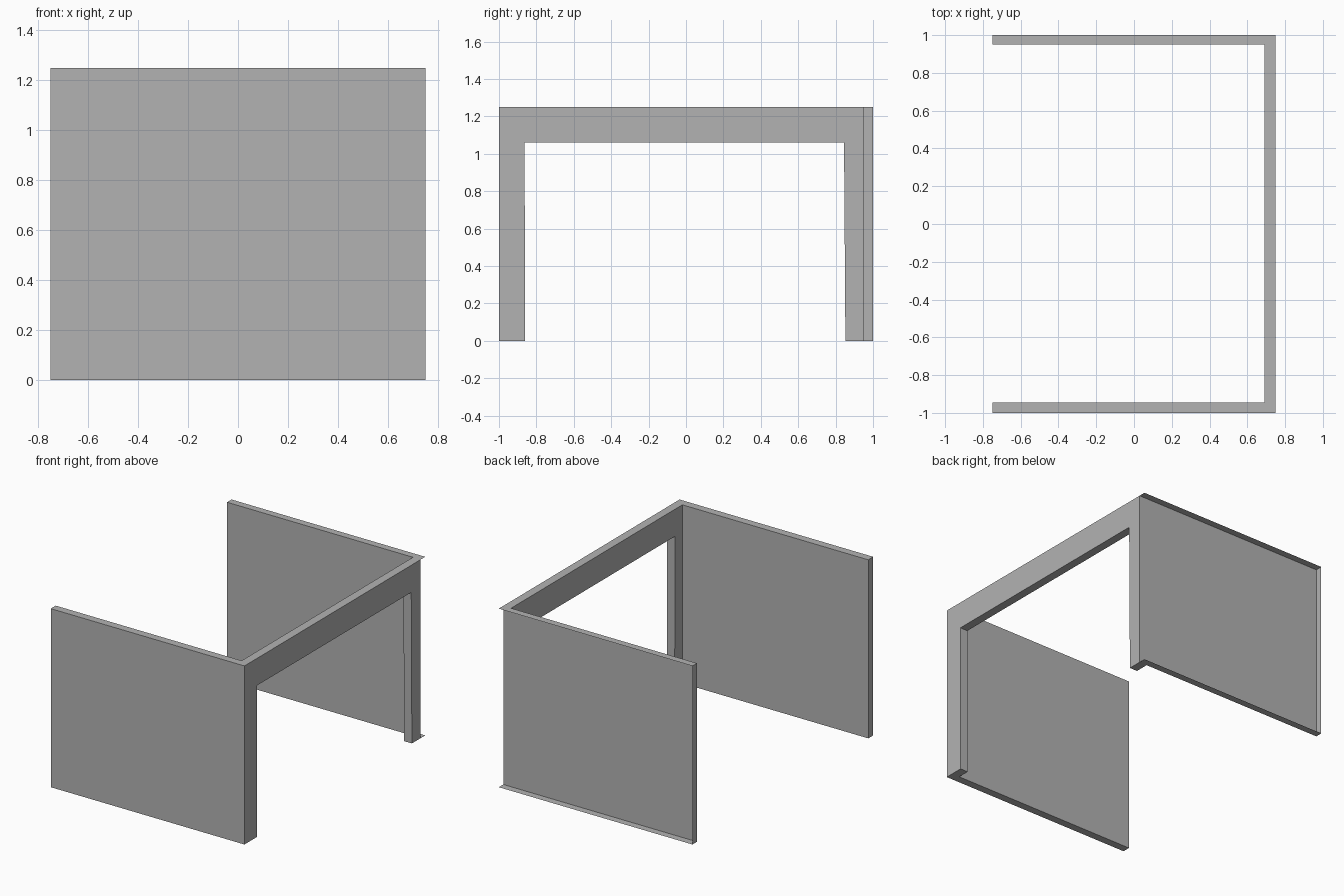
import bpy
import bmesh
from mathutils import Vector

cube = bpy.data.objects.get("Cube")
if cube:
    bpy.data.objects.remove(cube, do_unlink=True)

# Overall sizes
HALF_X, HALF_Y, HEIGHT = 0.75, 1.0, 1.25
INNER_X = 0.69      # inside of the doorway wall
FRONT_IN = -0.945   # inside of the front wall
BACK_IN = 0.95      # inside of the back wall

grey = bpy.data.materials.new("plain grey")
grey.use_nodes = True
grey.diffuse_color = (0.45, 0.45, 0.45, 1)
grey.node_tree.nodes["Principled BSDF"].inputs["Base Color"].default_value = grey.diffuse_color


def prism(name, outline, direction, drop=None):
    """Extrude a closed outline along a direction; drop removes faces by a rule."""
    bm = bmesh.new()
    face = bm.faces.new([bm.verts.new(p) for p in outline])
    new = bmesh.ops.extrude_face_region(bm, geom=[face], use_keep_orig=True)["geom"]
    bmesh.ops.translate(bm, vec=Vector(direction),
                        verts=[v for v in new if isinstance(v, bmesh.types.BMVert)])
    bmesh.ops.recalc_face_normals(bm, faces=bm.faces)
    remove_faces(bm, drop)
    mesh = bpy.data.meshes.new(name)
    bm.to_mesh(mesh)
    bm.free()
    mesh.materials.append(grey)
    obj = bpy.data.objects.new(name, mesh)
    bpy.context.collection.objects.link(obj)
    return obj


def remove_faces(bm, rule):
    if rule:
        bmesh.ops.delete(bm, geom=[f for f in bm.faces if rule(f)], context="FACES")


# Front wall and doorway wall, one L-shaped plan raised to full height
plan = [(-HALF_X, -HALF_Y), (HALF_X, -HALF_Y), (HALF_X, BACK_IN),
        (INNER_X, BACK_IN), (INNER_X, FRONT_IN), (-HALF_X, FRONT_IN)]
walls = prism("front_and_doorway_walls", [(x, y, 0) for x, y in plan], (0, 0, HEIGHT))

# Wide doorway opening, slightly tapered
opening = [(-0.86, -0.1), (0.853, -0.1), (0.845, 1.06), (-0.863, 1.06)]
cutter = prism("doorway_cutter", [(0.6, y, z) for y, z in opening], (0.3, 0, 0))
cutter.hide_render = True
cut = walls.modifiers.new("doorway", "BOOLEAN")
cut.operation = "DIFFERENCE"
cut.solver = "EXACT"
cut.object = cutter
bpy.context.view_layer.objects.active = walls
bpy.ops.object.modifier_apply(modifier=cut.name)
bpy.data.objects.remove(cutter, do_unlink=True)

# Open the end that meets the back wall
bm = bmesh.new()
bm.from_mesh(walls.data)
remove_faces(bm, lambda f: f.normal.y > 0.9 and f.calc_center_median().y > BACK_IN - 0.01)
bm.to_mesh(walls.data)
bm.free()

# Back wall: a shallow tray, open on its outer side and its doorway end
back = [(-HALF_X, BACK_IN), (HALF_X, BACK_IN), (HALF_X, HALF_Y), (-HALF_X, HALF_Y)]
prism("back_wall", [(x, y, 0) for x, y in back], (0, 0, HEIGHT),
      drop=lambda f: f.normal.y > 0.9 or f.normal.x > 0.9)
